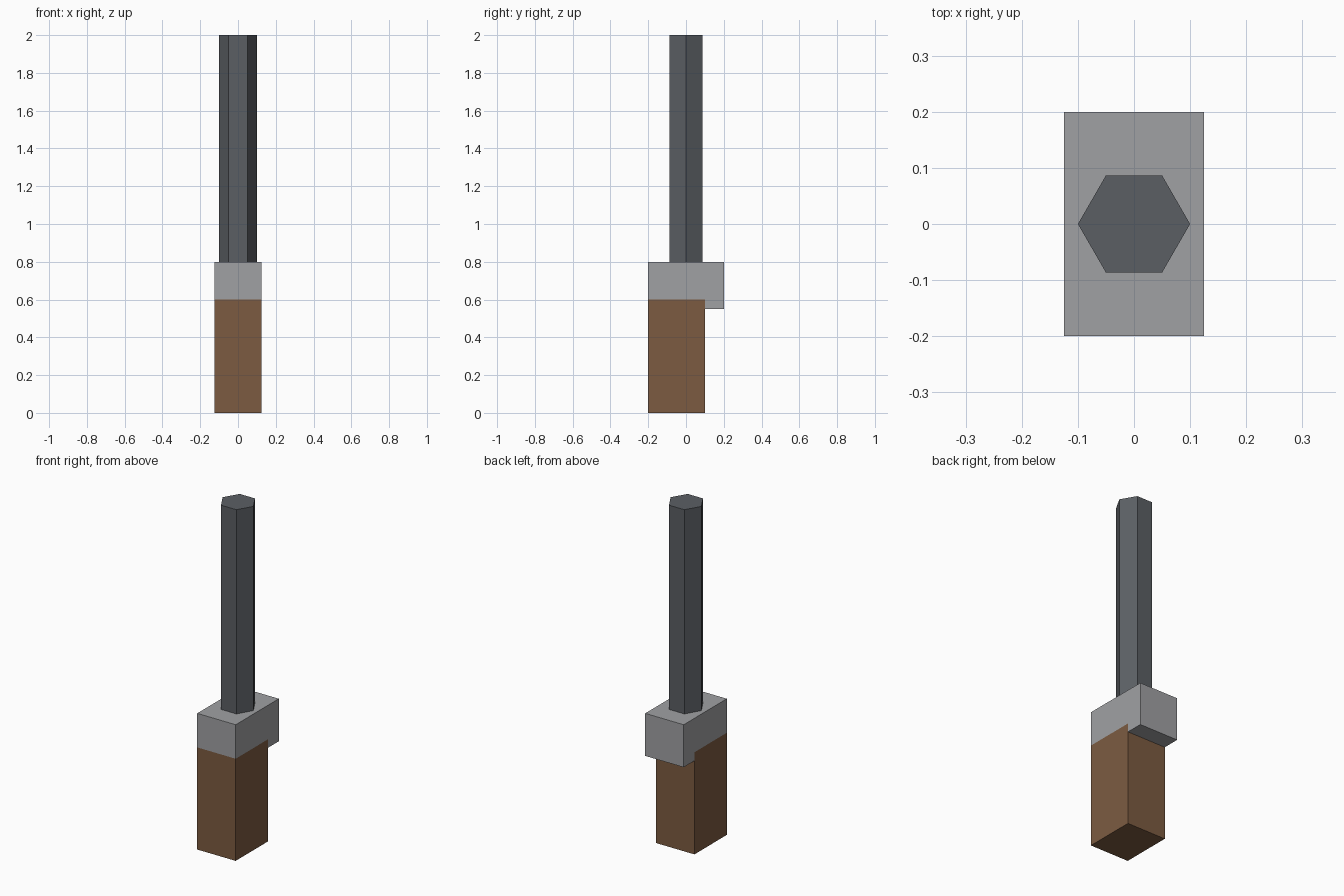
import bpy
import bmesh
import math

if "Cube" in bpy.data.objects:
    bpy.data.objects.remove(bpy.data.objects["Cube"])


def material(name, rgb):
    mat = bpy.data.materials.new(name)
    mat.diffuse_color = (*rgb, 1.0)
    mat.use_nodes = True
    mat.node_tree.nodes["Principled BSDF"].inputs["Base Color"].default_value = mat.diffuse_color
    return mat


def prism(name, profile, offset, mat):
    """Extrude a closed 3D profile along an offset into a solid part."""
    bm = bmesh.new()
    face = bm.faces.new([bm.verts.new(p) for p in profile])
    result = bmesh.ops.extrude_face_region(bm, geom=[face], use_keep_orig=True)
    moved = [v for v in result["geom"] if isinstance(v, bmesh.types.BMVert)]
    bmesh.ops.translate(bm, verts=moved, vec=offset)
    bmesh.ops.recalc_face_normals(bm, faces=bm.faces)
    mesh = bpy.data.meshes.new(name)
    bm.to_mesh(mesh)
    bm.free()
    mesh.materials.append(mat)
    obj = bpy.data.objects.new(name, mesh)
    bpy.context.collection.objects.link(obj)
    return obj


wood = material("brown wood", (0.202, 0.105, 0.053))
grey = material("mid grey", (0.352, 0.356, 0.371))
dark = material("dark grey", (0.105, 0.114, 0.127))

HALF_WIDTH = 0.125
WIDTH = (2 * HALF_WIDTH, 0, 0)


def side_profile(points):
    return [(-HALF_WIDTH, y, z) for y, z in points]


# Wooden grip block
prism("grip", side_profile([(-0.2, 0), (0.1, 0), (0.1, 0.6), (-0.2, 0.6)]),
      WIDTH, wood)

# Collar sits on the grip, with a lip hanging down behind it
prism("collar", side_profile([(-0.2, 0.6), (0.1, 0.6), (0.1, 0.55),
                              (0.2, 0.55), (0.2, 0.8), (-0.2, 0.8)]),
      WIDTH, grey)

# Six-sided shaft, corners pointing left and right
hexagon = [(0.1 * math.cos(i * math.pi / 3), 0.1 * math.sin(i * math.pi / 3), 0.8)
           for i in range(6)]
prism("shaft", hexagon, (0, 0, 1.2), dark)
